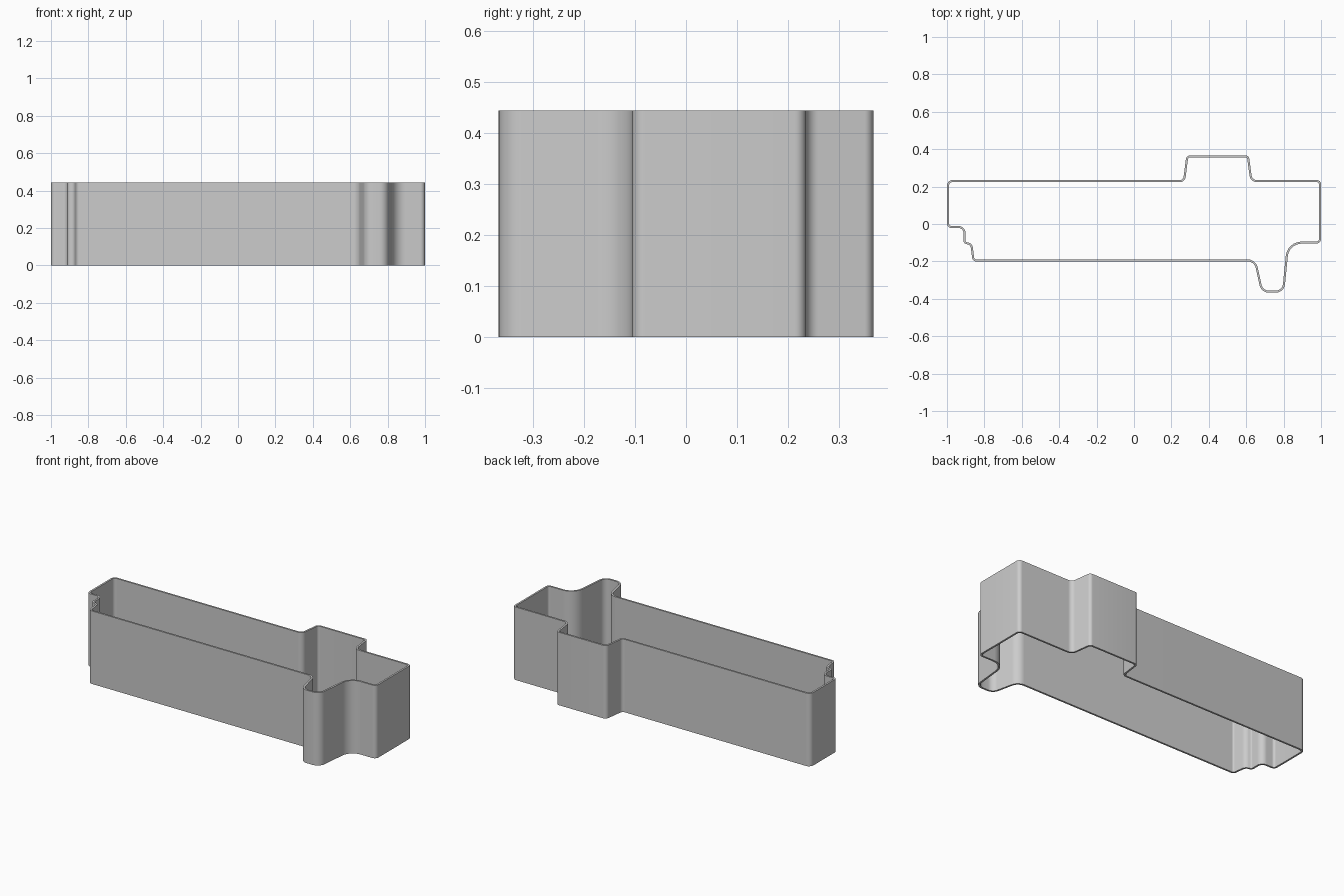
import bpy, bmesh, math
from mathutils import Vector

if "Cube" in bpy.data.objects:
    bpy.data.objects.remove(bpy.data.objects["Cube"])

HEIGHT, WALL = 0.443, 0.011

# Outer outline corners, counter-clockwise: x, y, fillet radius
CORNERS = [
    (-1, 0.235, .03), (-1, -0.022, .025), (-0.912, -0.022, .025), (-0.912, -0.108, .035),
    (-0.875, -0.108, .025), (-0.863, -0.2, .022), (0.643, -0.2, .045),
    (0.680, -0.367, .05), (0.803, -0.367, .05), (0.829, -0.105, .075),
    (1, -0.105, .025), (1, 0.235, .022), (0.632, 0.235, .028),
    (0.614, 0.367, .02), (0.280, 0.367, .025), (0.263, 0.235, .02)]


def fillet(corners, steps=8):
    """Round every corner of a closed polygon with a tangent arc."""
    out = []
    n = len(corners)
    pts = [Vector(c[:2]) for c in corners]
    for i, p in enumerate(pts):
        a = (pts[i - 1] - p).normalized()
        b = (pts[(i + 1) % n] - p).normalized()
        half = a.angle(b) / 2
        r = corners[i][2]
        # keep each fillet inside its half of the edges
        room = 0.55 * min((pts[i - 1] - p).length, (pts[(i + 1) % n] - p).length)
        r = min(r, room * math.tan(half))
        centre = p + (a + b).normalized() * (r / math.sin(half))
        start = p + a * (r / math.tan(half)) - centre
        end = p + b * (r / math.tan(half)) - centre
        sweep = start.angle_signed(end)
        for k in range(steps + 1):
            t = -sweep * k / steps
            c, s = math.cos(t), math.sin(t)
            out.append(centre + Vector((start.x * c - start.y * s,
                                        start.x * s + start.y * c)))
    return out


def inset(loop, d):
    """Offset a counter-clockwise loop inward by d."""
    res = []
    for i, p in enumerate(loop):
        e1 = (p - loop[i - 1]).normalized()
        e2 = (loop[(i + 1) % len(loop)] - p).normalized()
        n1, n2 = Vector((-e1.y, e1.x)), Vector((-e2.y, e2.x))
        m = (n1 + n2).normalized()
        res.append(p + m * (d / max(0.5, m.dot(n1))))
    return res


# Thin upright wall following the outline, open at top and bottom
outer = fillet(CORNERS)
inner = inset(outer, WALL)
bm = bmesh.new()
rings = [[bm.verts.new((p.x, p.y, z)) for p in loop]
         for loop, z in ((outer, 0), (outer, HEIGHT), (inner, HEIGHT), (inner, 0))]
n = len(outer)
for k in range(4):
    lo, hi = rings[k], rings[(k + 1) % 4]
    for i in range(n):
        j = (i + 1) % n
        bm.faces.new((lo[i], lo[j], hi[j], hi[i]))
bmesh.ops.recalc_face_normals(bm, faces=bm.faces)
mesh = bpy.data.meshes.new("cutter_wall")
bm.to_mesh(mesh)
bm.free()
wall = bpy.data.objects.new("cutter_wall", mesh)
bpy.context.collection.objects.link(wall)

bpy.context.view_layer.objects.active = wall
wall.select_set(True)
bpy.ops.object.shade_smooth_by_angle(angle=math.radians(35))
